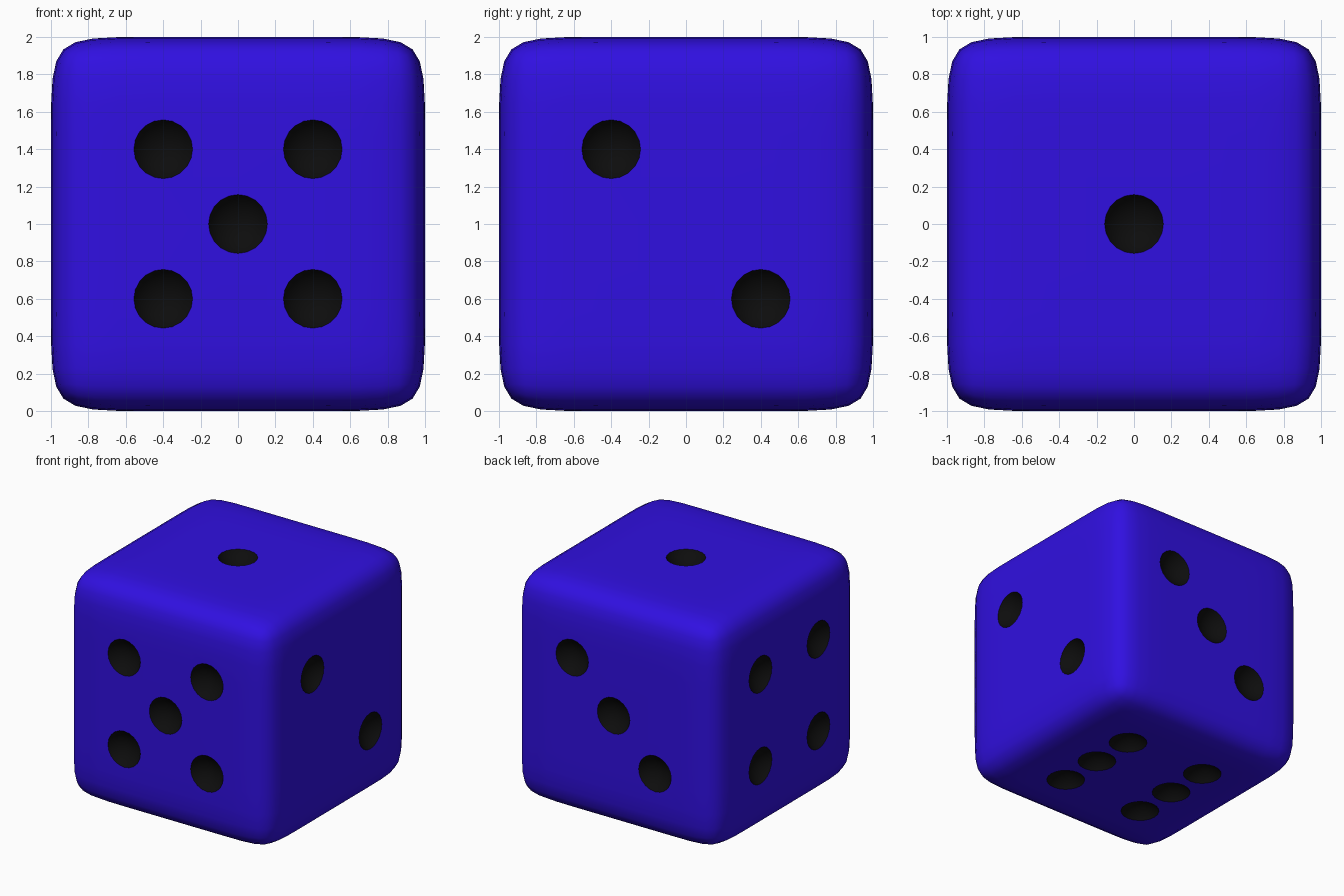
import bpy, bmesh
from mathutils import Vector, Matrix

if "Cube" in bpy.data.objects:
    bpy.data.objects.remove(bpy.data.objects["Cube"])


def material(name, rgb):
    m = bpy.data.materials.new(name)
    m.diffuse_color = (*rgb, 1)
    m.use_nodes = True
    m.node_tree.nodes["Principled BSDF"].inputs["Base Color"].default_value = m.diffuse_color
    return m


MATS = [material("blue", (0.03, 0.005, 0.75)), material("black", (0.004, 0.004, 0.004))]


def to_object(bm, name):
    me = bpy.data.meshes.new(name)
    bm.to_mesh(me)
    bm.free()
    for m in MATS:
        me.materials.append(m)
    ob = bpy.data.objects.new(name, me)
    bpy.context.collection.objects.link(ob)
    return ob


# Rounded cube: support loops at +-0.6, smoothed by subdivision
bm = bmesh.new()
bmesh.ops.create_cube(bm, size=2)
for axis in range(3):
    for d in (-0.6, 0.6):
        n = Vector((0, 0, 0))
        n[axis] = 1
        bmesh.ops.bisect_plane(bm, geom=bm.verts[:] + bm.edges[:] + bm.faces[:],
                               plane_co=n * d, plane_no=n)
bmesh.ops.translate(bm, verts=bm.verts, vec=(0, 0, 1))
body = to_object(bm, "die_body")

# Pip cutters: spheres set so each leaves a shallow round dent
P = 0.4
corners = [(-P, -P), (P, -P), (-P, P), (P, P)]
X, Y, Z = Vector((1, 0, 0)), Vector((0, 1, 0)), Vector((0, 0, 1))
faces = [  # outward normal, two in-plane axes, pip positions
    (-Y, X, Z, corners + [(0, 0)]),
    (Y, X, Z, [(P, P), (0, 0), (-P, -P)]),
    (X, Y, Z, [(-P, P), (P, -P)]),
    (-X, Y, Z, corners),
    (Z, X, Y, [(0, 0)]),
    (-Z, X, Y, corners + [(-P, 0), (P, 0)]),
]
RADIUS, DEPTH = 0.158, 0.09
R = (RADIUS ** 2 + DEPTH ** 2) / (2 * DEPTH)
bm = bmesh.new()
for n, u, v, spots in faces:
    turn = n.to_track_quat('Z', 'Y').to_matrix().to_4x4()
    for a, b in spots:
        c = Z + n * (1 + R - DEPTH) + u * a + v * b
        bmesh.ops.create_uvsphere(bm, u_segments=20, v_segments=20, radius=R,
                                  matrix=Matrix.Translation(c) @ turn)
for f in bm.faces:
    f.material_index = 1
cutter = to_object(bm, "pip_cutter")
cutter.hide_render = True

# Subdivide, carve the pips, then bake the result
sub = body.modifiers.new("round", 'SUBSURF')
sub.levels = sub.render_levels = 2
cut = body.modifiers.new("pips", 'BOOLEAN')
cut.operation = 'DIFFERENCE'
cut.solver = 'EXACT'
cut.object = cutter
bpy.context.view_layer.update()
dg = bpy.context.evaluated_depsgraph_get()
baked = bpy.data.meshes.new_from_object(body.evaluated_get(dg))
body.modifiers.clear()
body.data = baked
bpy.data.objects.remove(cutter)

# Smooth shading with crisp pip rims
bpy.ops.object.select_all(action='DESELECT')
body.select_set(True)
bpy.context.view_layer.objects.active = body
bpy.ops.object.shade_smooth_by_angle(angle=0.6)
